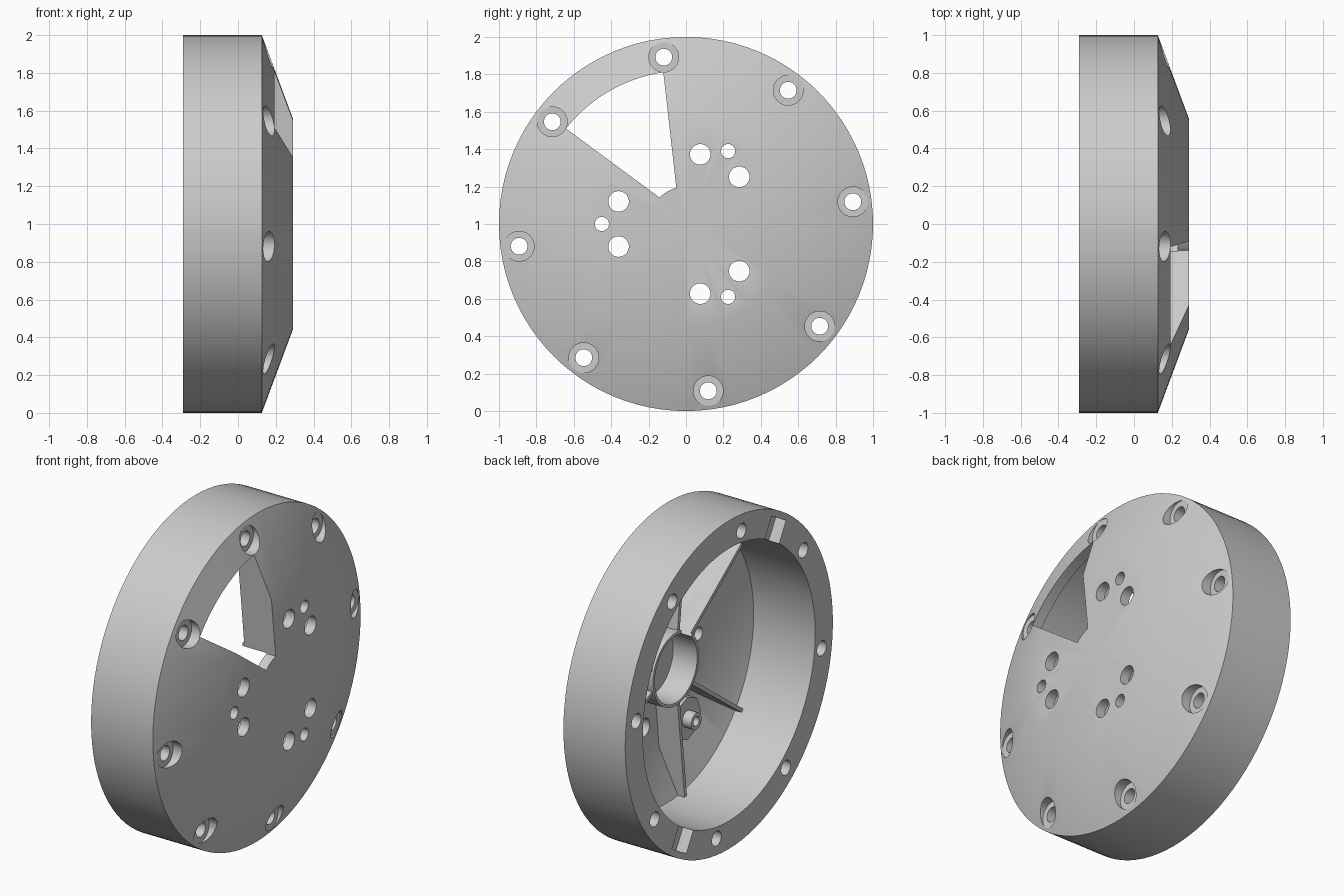
import bpy, bmesh
from math import sin, cos, pi, radians
from mathutils import Vector

cube = bpy.data.objects.get("Cube")
if cube:
    bpy.data.objects.remove(cube, do_unlink=True)

CENTRE = Vector((0, 0, 1))
FACE, FLOOR, RIB_TOP, RIM = 0.29, 0.23, 0.08, -0.29
SPREAD_IN, SPREAD_OUT = 15, 21.5


def polar(radius, degrees):
    """Point around the horizontal x axis of the cover."""
    a = radians(degrees)
    return Vector((0, radius * cos(a), radius * sin(a)))


def along(x):
    return Vector((x, 0, 0))


def make_object(name, bm):
    bmesh.ops.recalc_face_normals(bm, faces=bm.faces)
    bmesh.ops.translate(bm, verts=bm.verts, vec=CENTRE)
    mesh = bpy.data.meshes.new(name)
    bm.to_mesh(mesh)
    bm.free()
    obj = bpy.data.objects.new(name, mesh)
    bpy.context.collection.objects.link(obj)
    return obj


def sweep(bm, outline, offset):
    """Closed outline extruded by an offset vector."""
    face = bm.faces.new([bm.verts.new(p) for p in outline])
    ext = bmesh.ops.extrude_face_region(bm, geom=[face])
    moved = [v for v in ext["geom"] if isinstance(v, bmesh.types.BMVert)]
    bmesh.ops.translate(bm, verts=moved, vec=offset)


def prism(bm, outline, x0, x1):
    sweep(bm, [p + along(x0) for p in outline], along(x1 - x0))


def rod(bm, centre, radius, x0, x1, sides=32):
    prism(bm, [centre + polar(radius, 360 * i / sides) for i in range(sides)], x0, x1)


def sector(degrees, inner=0.2, outer=0.82, steps=16):
    """Wedge bounded by two arcs."""
    arc = [polar(outer, degrees - SPREAD_OUT + 2 * SPREAD_OUT * i / steps)
           for i in range(steps + 1)]
    arc += [polar(inner, degrees + SPREAD_IN - 2 * SPREAD_IN * i / 6)
            for i in range(7)]
    return arc


def combine(target, bm, name, operation):
    tool = make_object(name, bm)
    tool.hide_render = True
    mod = target.modifiers.new(name, 'BOOLEAN')
    mod.operation, mod.solver, mod.object = operation, 'EXACT', tool
    bpy.context.view_layer.objects.active = target
    bpy.ops.object.modifier_apply(modifier=mod.name)
    bpy.data.objects.remove(tool, do_unlink=True)


# Turned shell: chamfered face, thick rim, thin conical floor and hollow hub
profile = [(FACE, 0), (FACE, 0.56), (0.126, 1), (RIM, 1), (RIM, 0.83),
           (0.125, 0.83), (FLOOR, 0.55), (FLOOR, 0.222), (0.067, 0.222),
           (0.067, 0.204), (FLOOR, 0.204), (FLOOR, 0)]
bm = bmesh.new()
points = [bm.verts.new((x, r, 0)) for x, r in profile]
edges = [bm.edges.new(pair) for pair in zip(points, points[1:])]
bmesh.ops.spin(bm, geom=points + edges, cent=(0, 0, 0), axis=(1, 0, 0),
               angle=2 * pi, steps=96, use_duplicate=False)
bmesh.ops.remove_doubles(bm, verts=bm.verts, dist=0.0005)
cover = make_object("round_cover", bm)

# Thin ribs flanking the three wedge-shaped bays, rooted in the floor
bm = bmesh.new()
for angle in (0, 120, 240):
    for side in (-1, 1):
        inner = polar(0.2, angle + side * SPREAD_IN)
        outer = polar(0.82, angle + side * SPREAD_OUT)
        start, mid, end = (inner.lerp(outer, t) for t in (0.015, 0.55, 1.04))
        out = (outer - inner).normalized().cross(along(-side)) * 0.022
        sweep(bm, [start + along(RIB_TOP), end + along(RIB_TOP), end + along(0.16),
                   mid + along(0.25), start + along(0.25)], out)
combine(cover, bm, "bay_ribs", 'UNION')

# Flat pads for the locating posts
bm = bmesh.new()
for angle in (0, 240):
    rod(bm, polar(0.485, angle), 0.13, 0.16, FLOOR + 0.005, sides=8)
combine(cover, bm, "post_pads", 'UNION')

# Counterbores and rim notches
screw_spots = [polar(0.9, 7.6 + 45 * i) for i in range(8)]
bm = bmesh.new()
for spot in screw_spots:
    rod(bm, spot, 0.08, 0.132, 0.4)
for angle in (120, 300):
    across = polar(0.08, angle + 90)
    near, far = polar(0.8, angle), polar(0.96, angle)
    prism(bm, [near - across, far - across, far + across, near + across], -0.4, -0.22)
combine(cover, bm, "recess_cutter", 'DIFFERENCE')

# Through window, screw holes and three hole clusters
bm = bmesh.new()
prism(bm, sector(120), -0.1, 0.4)
for spot in screw_spots:
    rod(bm, spot, 0.045, -0.4, 0.4)
for angle in (60, 180, 300):
    rod(bm, polar(0.45, angle), 0.038, -0.1, 0.4)
    for side in (-18.5, 18.5):
        rod(bm, polar(0.38, angle + side), 0.055, -0.1, 0.4)
combine(cover, bm, "hole_cutter", 'DIFFERENCE')

# Short hollow-ended locating posts
parts = [cover]
for label, angle in (("rear", 0), ("lower", 240)):
    spot = polar(0.485, angle)
    bm = bmesh.new()
    rod(bm, spot, 0.05, 0.1, 0.17)
    post = make_object(label + "_locating_post", bm)
    bm = bmesh.new()
    rod(bm, spot, 0.028, 0.05, 0.14)
    combine(post, bm, "post_bore", 'DIFFERENCE')
    parts.append(post)

# Smooth round surfaces, crisp corners
for obj in parts:
    bpy.ops.object.select_all(action='DESELECT')
    obj.select_set(True)
    bpy.context.view_layer.objects.active = obj
    bpy.ops.object.shade_smooth_by_angle(angle=radians(40))
    obj.select_set(False)
